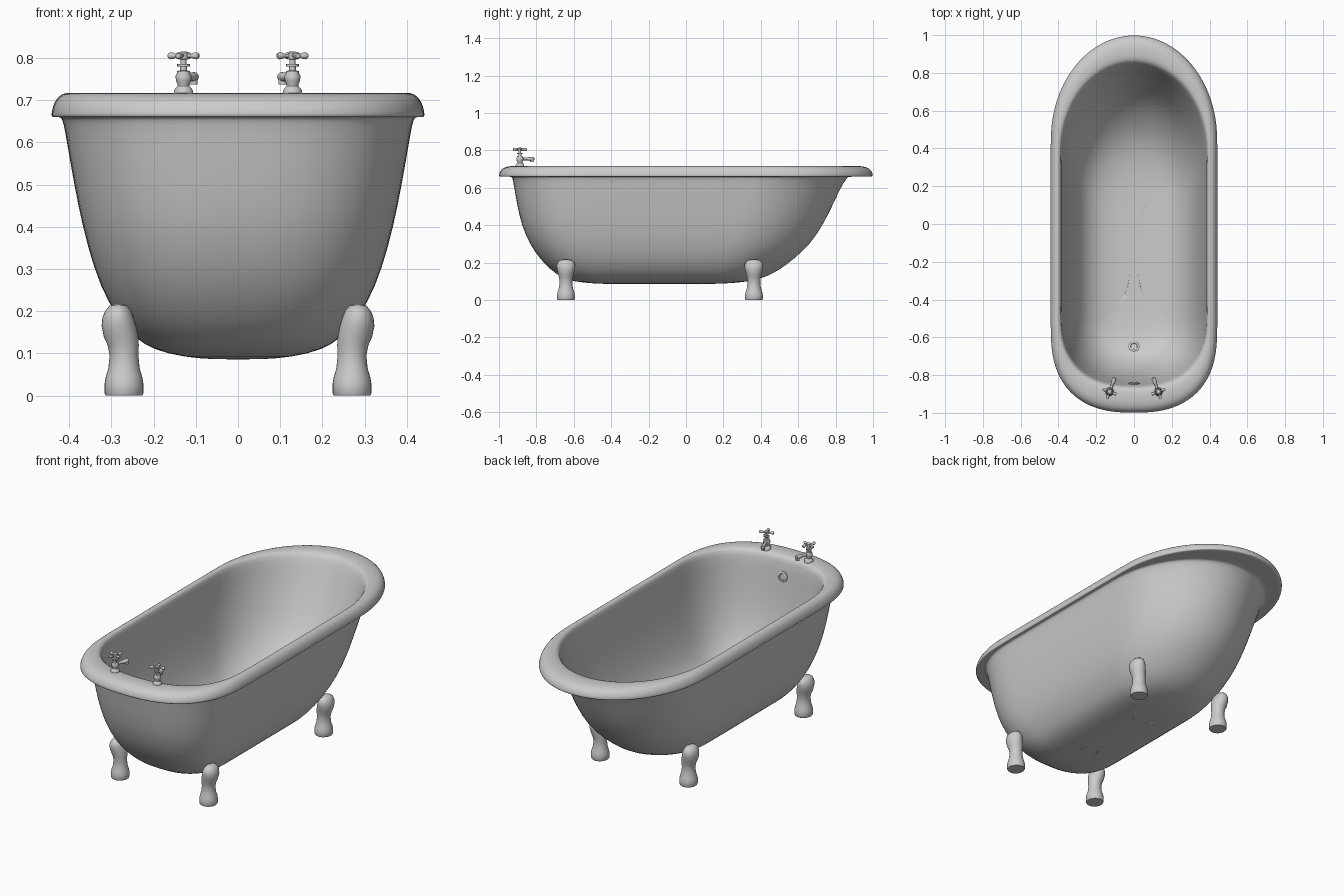
import bpy, bmesh
from math import sin, cos, pi, radians
from mathutils import Matrix, Vector

if "Cube" in bpy.data.objects:
    bpy.data.objects.remove(bpy.data.objects["Cube"])


def loft(name, rings, subsurf=0, matrix=Matrix(), angle=40):
    """Skin a list of closed point rings and cap both ends."""
    bm = bmesh.new()
    loops = [[bm.verts.new(matrix @ Vector(p)) for p in ring] for ring in rings]
    n = len(loops[0])
    for a, b in zip(loops, loops[1:]):
        for i in range(n):
            j = (i + 1) % n
            bm.faces.new((a[i], a[j], b[j], b[i]))
    bm.faces.new(loops[0])
    bm.faces.new(loops[-1])
    bmesh.ops.recalc_face_normals(bm, faces=bm.faces)
    mesh = bpy.data.meshes.new(name)
    bm.to_mesh(mesh)
    bm.free()
    ob = bpy.data.objects.new(name, mesh)
    bpy.context.collection.objects.link(ob)
    bpy.ops.object.select_all(action='DESELECT')
    bpy.context.view_layer.objects.active = ob
    ob.select_set(True)
    if subsurf:
        bpy.ops.object.shade_smooth()
        mod = ob.modifiers.new("smooth", 'SUBSURF')
        mod.levels = mod.render_levels = subsurf
    else:
        bpy.ops.object.shade_smooth_by_angle(angle=radians(angle))
    return ob


def ellipse(cx, z, rx, ry, n=24):
    return [(cx + rx * cos(2 * pi * i / n), ry * sin(2 * pi * i / n), z) for i in range(n)]


def lathe(name, profile, matrix, n=24):
    return loft(name, [ellipse(0, z, r, r, n) for r, z in profile], 0, matrix)


def tub_ring(z, hx, yf, yb, arc=24, side=6):
    """Straight-sided outline with a round back end and a squarer front end."""
    af, ab = hx, 1.25 * hx
    cf, cb = yf + af, yb - ab
    p = lambda v, n: (1 if v > 0 else -1) * abs(v) ** (2 / n)
    pts = [(hx * cos(pi * i / arc), cb + ab * sin(pi * i / arc), z) for i in range(arc + 1)]
    pts += [(-hx, cb + (cf - cb) * i / side, z) for i in range(1, side)]
    for i in range(arc + 1):
        t = pi + pi * i / arc
        s = sin(t) if 0 < i < arc else 0
        pts.append((hx * p(cos(t), 2.5), cf + af * p(s, 2.5), z))
    pts += [(hx, cf + (cb - cf) * i / side, z) for i in range(1, side)]
    return pts


# Tub: outside from the bottom up, round the rolled rim, down the inside (z, half width, front, back)
tub = [
    (.086, .03, -.40, .10), (.087, .09, -.48, .20), (.098, .165, -.60, .34), (.12, .225, -.665, .42),
    (.16, .266, -.722, .50), (.22, .308, -.782, .578), (.30, .341, -.837, .667), (.40, .368, -.879, .732),
    (.50, .388, -.902, .782), (.60, .405, -.919, .828), (.645, .413, -.927, .856), (.658, .418, -.932, .868),
    (.660, .424, -.938, .88), (.659, .438, -.995, .993), (.661, .442, -1.001, 1.0), (.675, .441, -1.0, 1.0),
    (.695, .435, -.991, .990), (.710, .424, -.972, .970), (.717, .410, -.94, .935), (.717, .400, -.90, .895),
    (.712, .391, -.872, .867), (.695, .385, -.858, .85), (.60, .378, -.846, .81), (.50, .366, -.833, .762),
    (.40, .348, -.815, .712), (.30, .322, -.787, .645), (.22, .287, -.748, .555), (.17, .245, -.707, .475),
    (.14, .200, -.668, .40), (.12, .145, -.60, .31), (.11, .08, -.48, .20), (.108, .03, -.40, .10)]
loft("tub_shell", [tub_ring(*row) for row in tub], subsurf=1)

# Four club-shaped feet (z, centre x, radius x, radius y)
leg = [(0, .27, .043, .045), (.006, .27, .046, .048), (.028, .27, .046, .048), (.045, .27, .043, .044),
       (.065, .27, .037, .037), (.095, .27, .034, .034), (.12, .272, .037, .037), (.14, .277, .041, .042),
       (.165, .282, .041, .048), (.185, .284, .037, .050), (.202, .284, .030, .044),
       (.213, .284, .020, .030), (.217, .284, .008, .012)]
for side, sx in (("left", -1), ("right", 1)):
    for end, y in (("front", -.642), ("back", .363)):
        loft(f"{end}_{side}_leg", [ellipse(cx * sx, z, rx, ry, 28) for z, cx, rx, ry in leg],
             0, Matrix.Translation((0, y, 0)), 60)

# Pair of taps with cross handles and inward-turned spouts
body = [(.023, .712), (.023, .720), (.020, .727), (.014, .733), (.014, .738), (.018, .745), (.019, .757),
        (.015, .765), (.015, .769), (.008, .770), (.008, .782), (.007, .783), (.007, .796),
        (.011, .797), (.011, .812), (.007, .815)]
spout = [(.008, 0), (.008, .045), (.010, .05), (.011, .062), (.011, .076), (.007, .080)]
nozzle = [(.010, 0), (.010, -.018), (.007, -.018)]
arm = [(.005, .005), (.004, .018), (.0075, .026), (.0085, .033), (.006, .038)]
collar = [(.015, .780), (.015, .785), (.008, .786)]
for side, sx in (("left", -1), ("right", 1)):
    base = Matrix.Translation((sx * .129, -.888, 0)) @ Matrix.Rotation(radians(sx * 20), 4, 'Z')
    lathe(f"{side}_tap_body", body, base)
    lathe(f"{side}_tap_collar", collar, base)
    lathe(f"{side}_tap_spout", spout,
          base @ Matrix.Translation((0, 0, .755)) @ Matrix.Rotation(-pi / 2, 4, 'X'), 16)
    lathe(f"{side}_tap_nozzle", nozzle, base @ Matrix.Translation((0, .068, .755)), 16)
    for k in range(4):
        lathe(f"{side}_tap_handle_arm_{k + 1}", arm,
              base @ Matrix.Translation((0, 0, .805)) @ Matrix.Rotation(k * pi / 2, 4, 'Z')
              @ Matrix.Rotation(pi / 2, 4, 'Y'), 12)

# Drain in the floor and overflow plate on the front wall
plate = [(.028, -.012), (.028, .004), (.024, .007), (.018, .007), (.016, .004)]
lathe("drain", plate, Matrix.Translation((0, -.65, .134)) @ Matrix.Rotation(radians(-22), 4, 'X'))
lathe("overflow", plate, Matrix.Translation((0, -.846, .61)) @ Matrix.Rotation(radians(-85), 4, 'X'))
